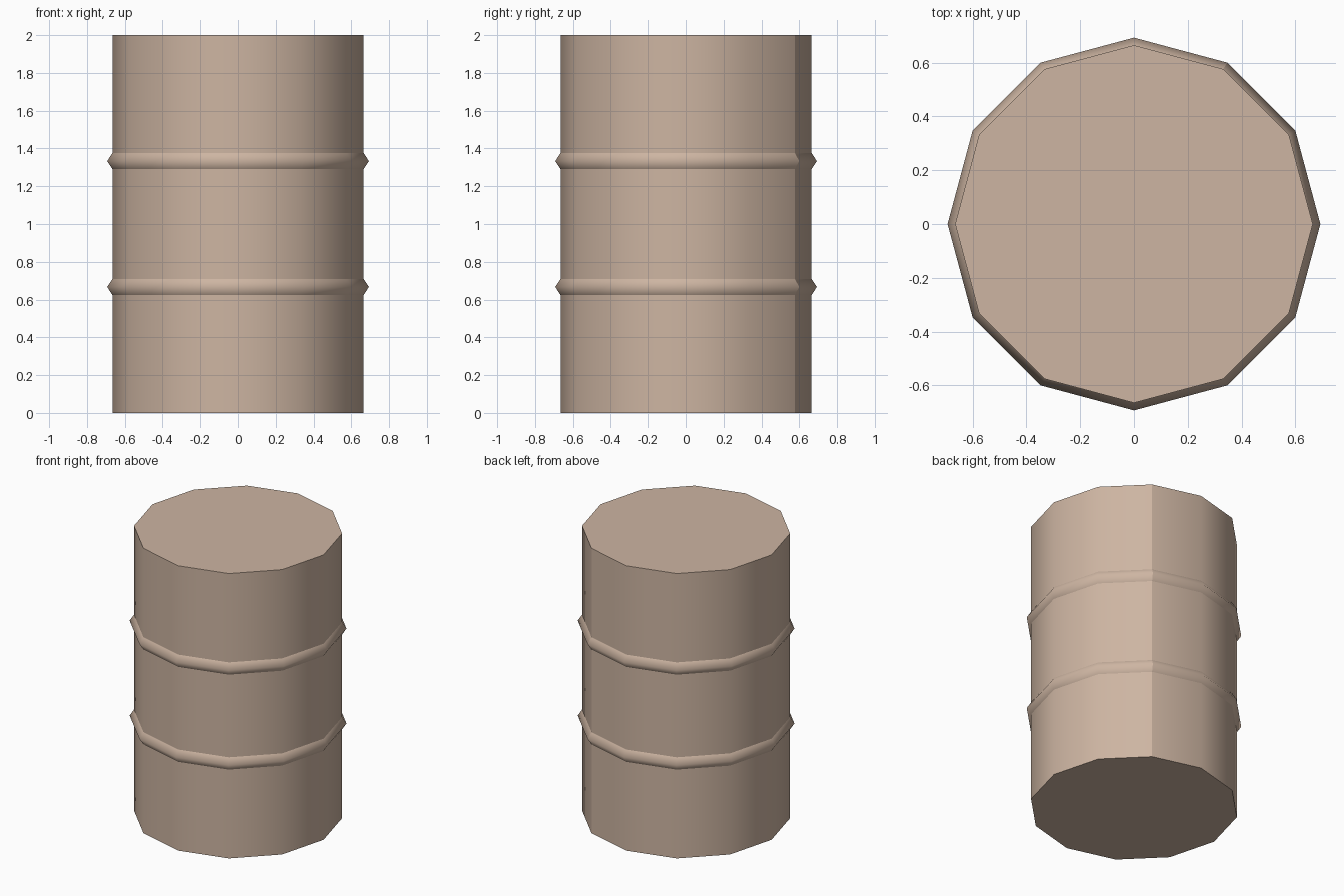
import bpy, bmesh, math

if "Cube" in bpy.data.objects:
    bpy.data.objects.remove(bpy.data.objects["Cube"])

SIDES, R, RIB_R, HALF, HEIGHT = 12, 0.665, 0.693, 0.043, 2.0

# Barrel profile (radius, height) with two ridged hoops
profile = [(R, 0.0)]
for z in (HEIGHT / 3, HEIGHT * 2 / 3):
    profile += [(R, z - HALF), (RIB_R, z), (R, z + HALF)]
profile.append((R, HEIGHT))

# Twelve-sided wall swept from the profile
bm = bmesh.new()
rings = []
for r, z in profile:
    rings.append([bm.verts.new((r * math.cos(math.tau * i / SIDES),
                                r * math.sin(math.tau * i / SIDES), z))
                  for i in range(SIDES)])
for low, high in zip(rings, rings[1:]):
    for i in range(SIDES):
        j = (i + 1) % SIDES
        bm.faces.new((low[i], low[j], high[j], high[i])).smooth = True

# Flat lid and base
bm.faces.new(rings[-1])
bm.faces.new(rings[0][::-1])

# Crisp edges at the rims and hoop borders, plus one vertical seam
for ring, (r, z) in zip(rings, profile):
    if r == R:
        for i in range(SIDES):
            bm.edges.get((ring[i], ring[(i + 1) % SIDES])).smooth = False
for low, high in zip(rings, rings[1:]):
    bm.edges.get((low[2], high[2])).smooth = False

mesh = bpy.data.meshes.new("barrel")
bm.to_mesh(mesh)
bm.free()

# Tan paint
paint = bpy.data.materials.new("tan_paint")
paint.diffuse_color = (0.61, 0.46, 0.36, 1.0)
paint.use_nodes = True
paint.node_tree.nodes["Principled BSDF"].inputs["Base Color"].default_value = paint.diffuse_color
mesh.materials.append(paint)

barrel = bpy.data.objects.new("barrel", mesh)
bpy.context.collection.objects.link(barrel)
